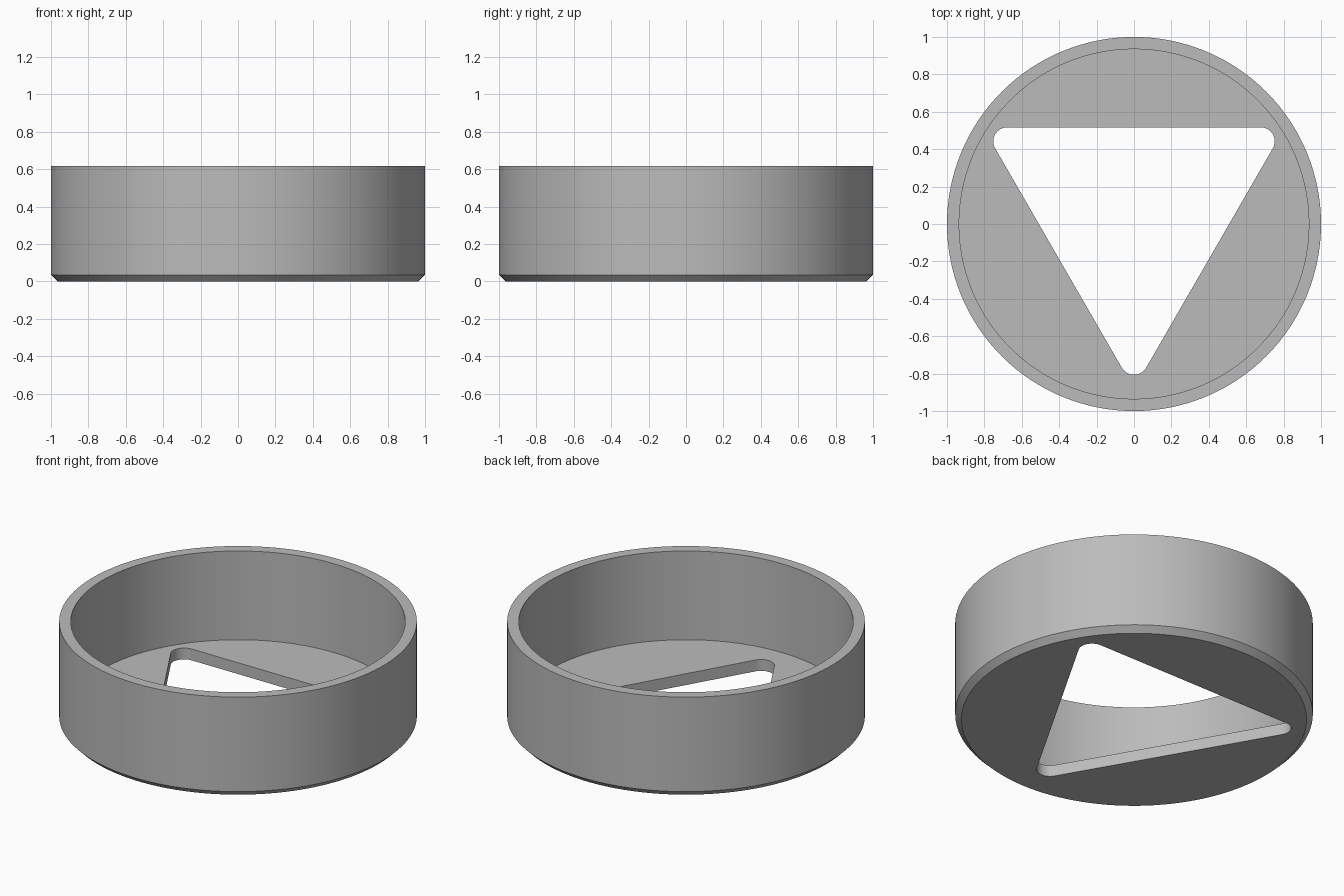
import bpy, bmesh, math

if "Cube" in bpy.data.objects:
    bpy.data.objects.remove(bpy.data.objects["Cube"])

SEGMENTS = 128
HEIGHT, FLOOR = 0.618, 0.07


def new_object(name, bm):
    bmesh.ops.recalc_face_normals(bm, faces=bm.faces)
    mesh = bpy.data.meshes.new(name)
    bm.to_mesh(mesh)
    bm.free()
    obj = bpy.data.objects.new(name, mesh)
    bpy.context.collection.objects.link(obj)
    return obj


# Round cup: rings from the underside, up the outside, over the rim, down to the floor
profile = [(0.965, 0), (1, 0.035), (1, HEIGHT), (0.935, HEIGHT), (0.935, FLOOR)]
bm = bmesh.new()
rings = []
for r, z in profile:
    angles = [2 * math.pi * i / SEGMENTS for i in range(SEGMENTS)]
    rings.append([bm.verts.new((r * math.cos(a), r * math.sin(a), z)) for a in angles])
for low, high in zip(rings, rings[1:]):
    for i in range(SEGMENTS):
        j = (i + 1) % SEGMENTS
        bm.faces.new((low[i], low[j], high[j], high[i]))
bm.faces.new(rings[0][::-1])
bm.faces.new(rings[-1])
cup = new_object("round_cup", bm)

# Rounded triangular opening, one corner pointing to the front
CENTER_Y, INRADIUS, CORNER, STEPS = 0.051, 0.466, 0.075, 12
reach = 2 * (INRADIUS - CORNER)
bm = bmesh.new()
outline = []
for k in range(3):
    mid = math.radians(-90 + 120 * k)
    cx, cy = reach * math.cos(mid), CENTER_Y + reach * math.sin(mid)
    for s in range(STEPS + 1):
        a = mid + math.radians(-60 + 120 * s / STEPS)
        outline.append(bm.verts.new((cx + CORNER * math.cos(a),
                                     cy + CORNER * math.sin(a), -0.1)))
base = bm.faces.new(outline)
top = bmesh.ops.extrude_face_region(bm, geom=[base])
moved = [v for v in top["geom"] if isinstance(v, bmesh.types.BMVert)]
bmesh.ops.translate(bm, verts=moved, vec=(0, 0, 0.3))
cutter = new_object("opening_cutter", bm)
cutter.hide_render = True

# Cut the opening through the floor
cut = cup.modifiers.new("opening", 'BOOLEAN')
cut.operation, cut.solver, cut.object = 'DIFFERENCE', 'EXACT', cutter
bpy.context.view_layer.objects.active = cup
cup.select_set(True)
bpy.ops.object.modifier_apply(modifier=cut.name)
bpy.data.objects.remove(cutter)

# Plain grey finish, smooth walls with sharp rims
grey = bpy.data.materials.new("grey")
grey.diffuse_color = (0.5, 0.5, 0.5, 1)
grey.use_nodes = True
grey.node_tree.nodes["Principled BSDF"].inputs["Base Color"].default_value = grey.diffuse_color
cup.data.materials.clear()
cup.data.materials.append(grey)
bpy.ops.object.shade_smooth_by_angle(angle=math.radians(30))
